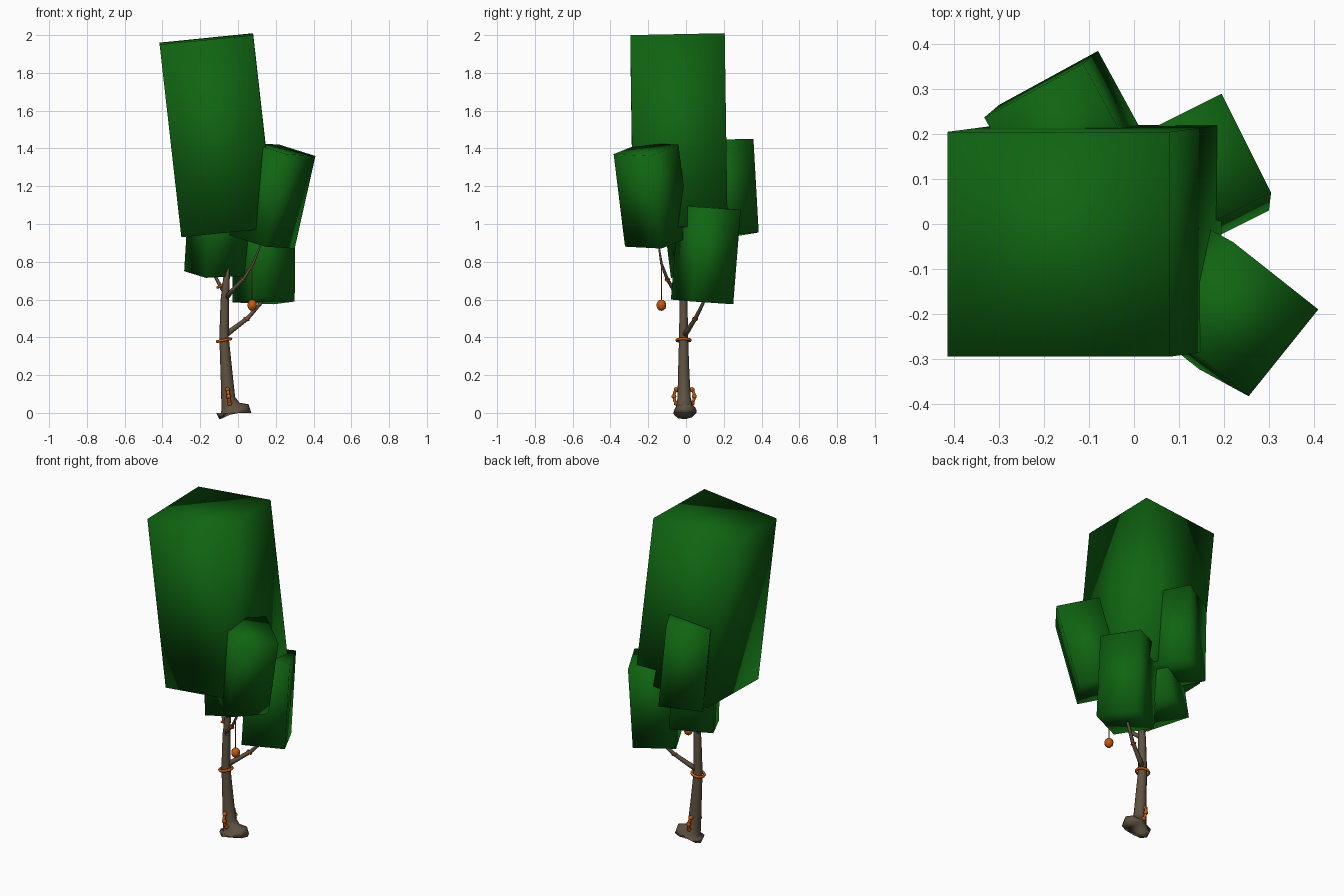
import bpy, bmesh, math
from mathutils import Vector

if "Cube" in bpy.data.objects:
    bpy.data.objects.remove(bpy.data.objects["Cube"])


def material(name, color):
    m = bpy.data.materials.new(name)
    m.diffuse_color = (*color, 1)
    m.use_nodes = True
    m.node_tree.nodes["Principled BSDF"].inputs["Base Color"].default_value = m.diffuse_color
    return m


GREEN = material("leaf_green", (0.005, 0.13, 0.006))
BARK = material("bark_brown", (0.115, 0.085, 0.053))
ORANGE = material("orange", (0.55, 0.10, 0.006))


def finish(name, bm, mat, angle=None):
    bmesh.ops.recalc_face_normals(bm, faces=bm.faces)
    me = bpy.data.meshes.new(name)
    bm.to_mesh(me)
    bm.free()
    me.materials.append(mat)
    me.shade_smooth()
    ob = bpy.data.objects.new(name, me)
    bpy.context.collection.objects.link(ob)
    return ob


def leaf_block(name, corner, u, v, w):
    """Softly shaded box spanned by three edges from one bottom corner."""
    c, u, v, w = map(Vector, (corner, u, v, w))
    bm = bmesh.new()
    bmesh.ops.create_cube(bm, size=1)
    for vert in bm.verts:
        a, b, d = (k + 0.5 for k in vert.co)
        vert.co = c + u * a + v * b + w * d
    finish(name, bm, GREEN)


def tube(name, points, radii, mat, sides=8, flare=(), closed=False):
    """Tapered tube along a path; flare stretches the first rings sideways."""
    pts = [Vector(p) for p in points]
    n = len(pts)
    bm = bmesh.new()
    rings = []
    for i, p in enumerate(pts):
        if closed:
            t = pts[(i + 1) % n] - pts[i - 1]
        else:
            t = pts[min(i + 1, n - 1)] - pts[max(i - 1, 0)]
        t.normalize()
        ref = Vector((0, 0, 1)) if closed else Vector((0, 1, 0))
        s = t.cross(ref).normalized()
        o = t.cross(s)
        stretch = flare[i] if i < len(flare) else 1
        r = radii[i] if isinstance(radii, (list, tuple)) else radii
        ring = []
        for k in range(sides):
            a = 2 * math.pi * k / sides
            ring.append(bm.verts.new(p + s * (math.cos(a) * r * stretch) + o * (math.sin(a) * r)))
        rings.append(ring)
    for i in range(n if closed else n - 1):
        r0, r1 = rings[i], rings[(i + 1) % n]
        for k in range(sides):
            j = (k + 1) % sides
            bm.faces.new((r0[k], r0[j], r1[j], r1[k]))
    if not closed:
        bm.faces.new(rings[0])
        bm.faces.new(rings[-1])
    return finish(name, bm, mat)


def band(name, center, radius, thick, tilt=0.0):
    """Closed ring around the trunk or a branch, sloped along x."""
    c = Vector(center)
    pts = []
    for k in range(14):
        a = 2 * math.pi * k / 14
        x, y = radius * math.cos(a), radius * math.sin(a)
        pts.append(c + Vector((x, y, x * tilt)))
    tube(name, pts, thick, ORANGE, 6, closed=True)


def ball(name, center, r, scale_z=1.0):
    bm = bmesh.new()
    bmesh.ops.create_uvsphere(bm, u_segments=10, v_segments=7, radius=r)
    for v in bm.verts:
        v.co = Vector(center) + Vector((v.co.x, v.co.y, v.co.z * scale_z))
    finish(name, bm, ORANGE)


# Foliage blocks
leaf_block("crown_block", (-0.30, -0.28, 0.93), (0.495, 0, 0.05), (0, 0.50, 0.01), (-0.115, -0.015, 1.02))
leaf_block("front_right_block", (0.30, -0.13, 0.87), (-0.155, -0.193, 0.01), (-0.19, 0.15, 0.06), (0.11, -0.06, 0.49))
leaf_block("lower_right_block", (0.30, 0.03, 0.59), (-0.11, 0.22, -0.015), (-0.22, -0.11, 0.01), (0.005, 0.04, 0.50))
leaf_block("back_block", (-0.08, 0.385, 0.955), (-0.22, -0.12, -0.02), (0.12, -0.22, -0.003), (-0.033, -0.028, 0.495))
leaf_block("lower_left_block", (-0.17, -0.08, 0.715), (-0.115, 0.22, 0.035), (0.22, 0.115, 0.01), (0.03, -0.06, 0.49))

# Trunk with flared foot
tube("trunk",
     [(-0.022, -0.005, 0), (-0.022, -0.005, 0.006), (-0.040, -0.008, 0.035), (-0.052, -0.01, 0.08),
      (-0.060, -0.012, 0.2), (-0.074, -0.013, 0.40), (-0.070, -0.013, 0.6), (-0.058, -0.012, 0.75),
      (-0.038, -0.01, 0.89)],
     [0.064, 0.062, 0.044, 0.037, 0.032, 0.025, 0.022, 0.016, 0.004], BARK, 10, (1.45, 1.4, 1.15))

# Branches
tube("low_branch", [(-0.07, -0.01, 0.41), (-0.03, 0.012, 0.44), (0.05, 0.05, 0.50), (0.12, 0.09, 0.58), (0.15, 0.10, 0.66)],
     [0.016, 0.014, 0.011, 0.009, 0.005], BARK)
tube("front_branch", [(-0.06, -0.02, 0.61), (-0.03, -0.065, 0.65), (0.03, -0.10, 0.71), (0.08, -0.13, 0.79), (0.12, -0.145, 0.89)],
     [0.013, 0.011, 0.009, 0.007, 0.004], BARK)
tube("left_branch", [(-0.065, -0.01, 0.63), (-0.095, 0.0, 0.675), (-0.12, 0.01, 0.72), (-0.15, 0.03, 0.80)],
     [0.012, 0.010, 0.008, 0.004], BARK)

# Orange bands on trunk and branches
band("trunk_band", (-0.074, -0.013, 0.385), 0.036, 0.008, 0.2)
band("left_branch_band", (-0.092, 0.0, 0.672), 0.016, 0.007, 0.5)
band("low_branch_band", (0.045, 0.048, 0.497), 0.012, 0.005, -0.6)
band("front_branch_band", (0.025, -0.098, 0.705), 0.010, 0.005, -0.6)

# Hanging fruit and its string
tube("fruit_string", [(0.075, -0.13, 0.79), (0.075, -0.13, 0.59)], 0.003, ORANGE, 6)
ball("hanging_fruit", (0.075, -0.13, 0.57), 0.026, 1.15)

# Knobbly handles on both sides of the foot
for side, name in ((-1, "front"), (1, "back")):
    arc = []
    for k in range(7):
        a = -math.pi / 2 + math.pi * k / 6
        arc.append((-0.05 - 0.006 * math.sin(a), -0.010 + side * (0.030 + 0.024 * math.cos(a)), 0.087 + 0.042 * math.sin(a)))
    tube(name + "_handle", arc, 0.009, ORANGE, 6)
    for k in (1, 3, 5):
        ball(f"{name}_handle_knob_{k}", arc[k], 0.013)
